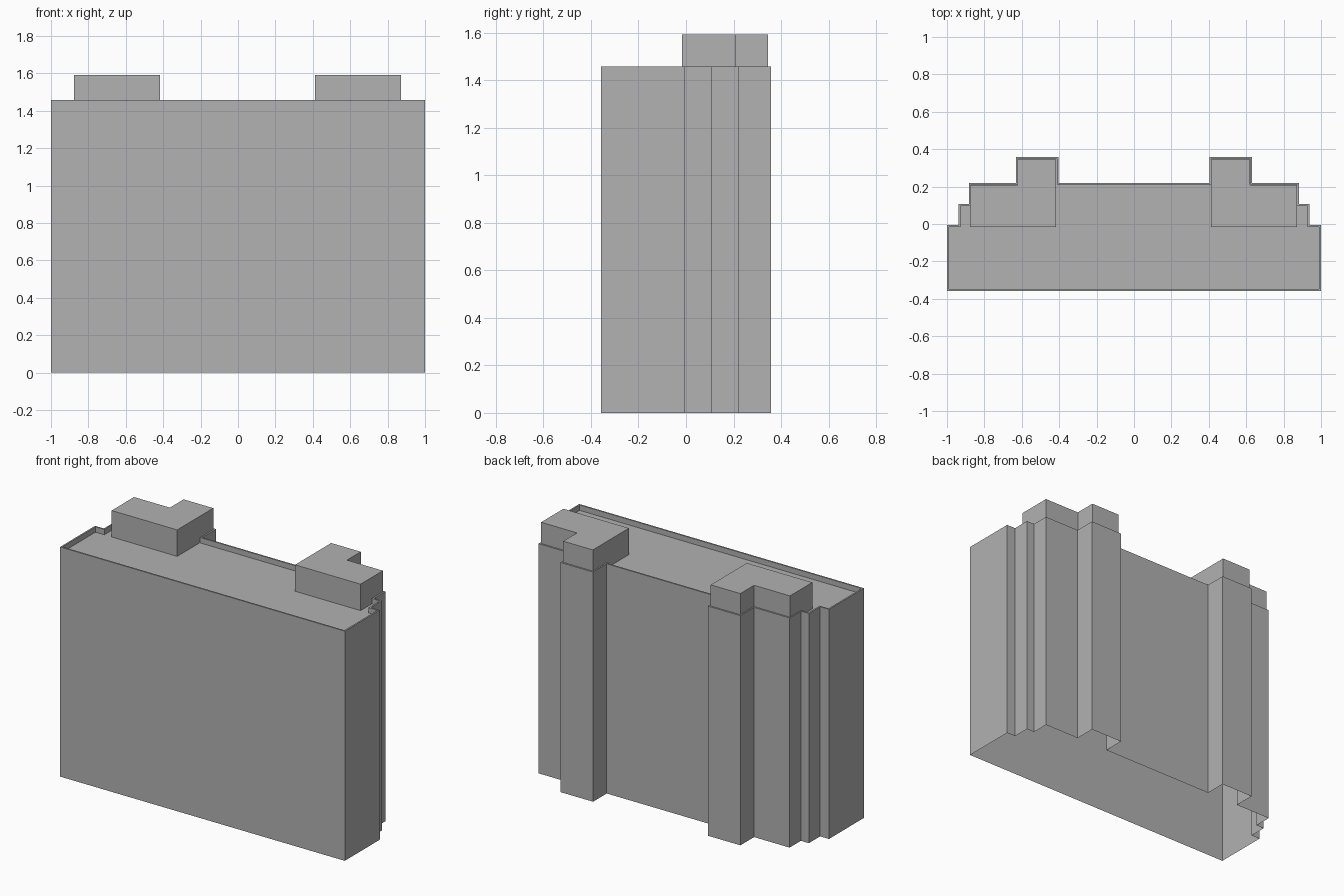
import bpy
import bmesh
from mathutils import Vector

cube = bpy.data.objects.get("Cube")
if cube:
    bpy.data.objects.remove(cube, do_unlink=True)

WALL_TOP, ROOF, PENTHOUSE_TOP = 1.458, 1.424, 1.592
RIM = 0.01

# Single flat colour
concrete = bpy.data.materials.new("concrete_grey")
concrete.use_nodes = True
colour = (0.445, 0.445, 0.445, 1.0)
concrete.diffuse_color = colour
bsdf = next(n for n in concrete.node_tree.nodes if n.type == 'BSDF_PRINCIPLED')
bsdf.inputs["Base Color"].default_value = colour
bsdf.inputs["Roughness"].default_value = 0.9


def make_object(name, bm):
    mesh = bpy.data.meshes.new(name)
    bm.to_mesh(mesh)
    bm.free()
    mesh.materials.append(concrete)
    obj = bpy.data.objects.new(name, mesh)
    bpy.context.collection.objects.link(obj)
    return obj


def bottomless_prism(outline, bottom, top):
    """Counter-clockwise outline raised into walls with a cap and no floor."""
    bm = bmesh.new()
    low = [bm.verts.new((x, y, bottom)) for x, y in outline]
    high = [bm.verts.new((x, y, top)) for x, y in outline]
    for i in range(len(outline)):
        j = (i + 1) % len(outline)
        bm.faces.new((low[i], low[j], high[j], high[i]))
    cap = bm.faces.new(high)
    bm.normal_update()
    return bm, cap


# Building: stepped footprint, mirrored across x
half = [(1.0, -0.357), (1.0, -0.006), (0.938, -0.006), (0.938, 0.107),
        (0.882, 0.107), (0.882, 0.22), (0.632, 0.22), (0.632, 0.357),
        (0.403, 0.357), (0.403, 0.22)]
footprint = half + [(-x, y) for x, y in reversed(half)]
bm, cap = bottomless_prism(footprint, 0.0, WALL_TOP)

# Parapet rim with the roof sunk inside it
bmesh.ops.inset_region(bm, faces=[cap], thickness=RIM, use_even_offset=True)
roof = bmesh.ops.extrude_discrete_faces(bm, faces=[cap])["faces"][0]
bmesh.ops.translate(bm, verts=roof.verts[:], vec=Vector((0, 0, ROOF - WALL_TOP)))
make_object("building_shell", bm)

# Two L-shaped rooftop blocks
block = [(0.414, -0.016), (0.874, -0.016), (0.874, 0.208),
         (0.622, 0.208), (0.622, 0.346), (0.414, 0.346)]
for name, side in (("left_roof_block", 1), ("right_roof_block", -1)):
    outline = [(side * x - 0.002, y) for x, y in block][::side]
    bm, cap = bottomless_prism(outline, ROOF, PENTHOUSE_TOP)
    make_object(name, bm)
